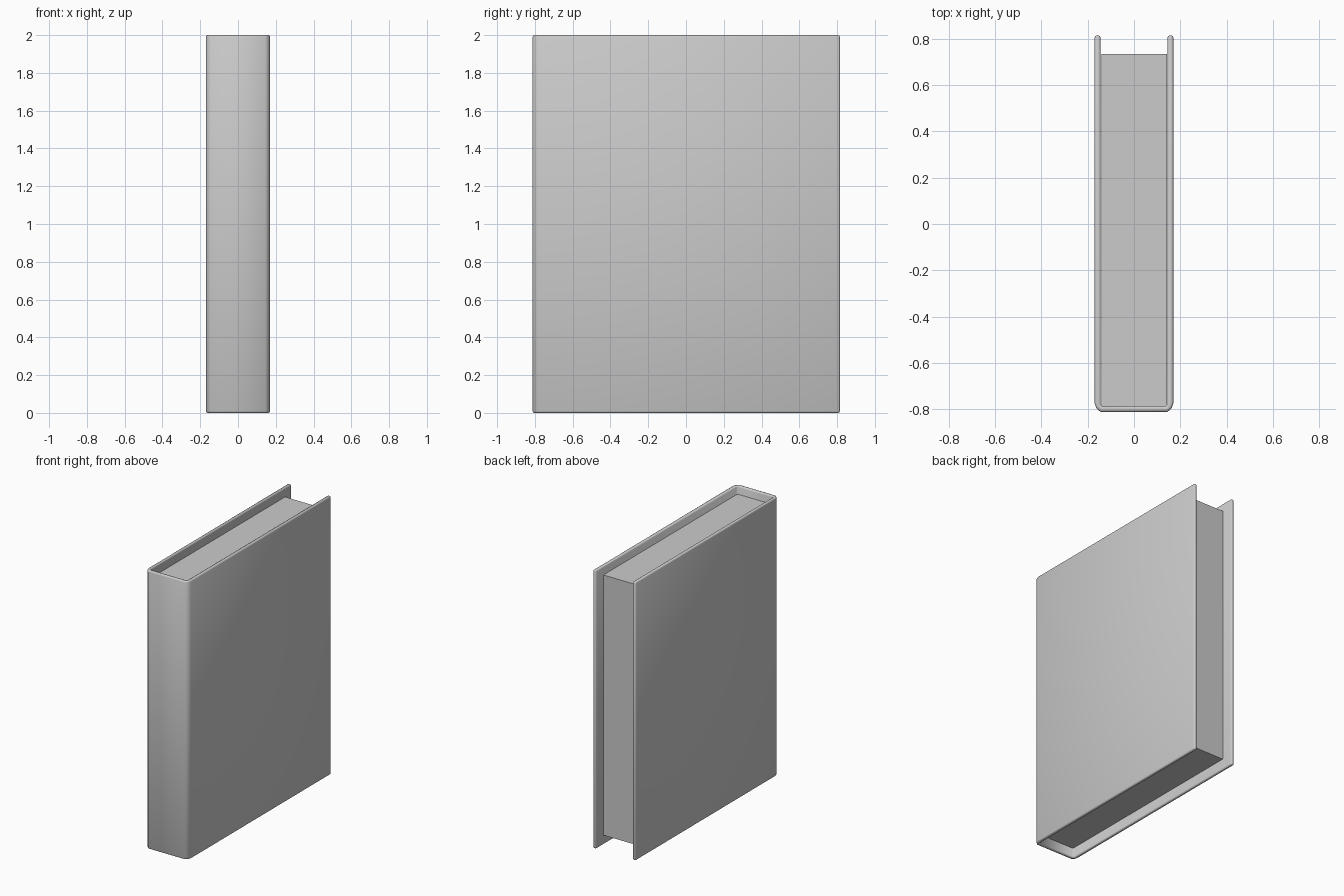
import bpy
import bmesh

cube = bpy.data.objects.get("Cube")
if cube:
    bpy.data.objects.remove(cube, do_unlink=True)

grey = bpy.data.materials.new("plain_grey")
grey.use_nodes = True
grey.diffuse_color = (0.6, 0.6, 0.6, 1)
grey.node_tree.nodes["Principled BSDF"].inputs["Base Color"].default_value = (0.6, 0.6, 0.6, 1)


def extrude_profile(name, outline, bottom, top):
    """Closed solid from an outline in plan, raised from bottom to top."""
    bm = bmesh.new()
    face = bm.faces.new([bm.verts.new((x, y, bottom)) for x, y in outline])
    raised = bmesh.ops.extrude_face_region(bm, geom=[face])["geom"]
    verts = [v for v in raised if isinstance(v, bmesh.types.BMVert)]
    bmesh.ops.translate(bm, verts=verts, vec=(0, 0, top - bottom))
    bmesh.ops.recalc_face_normals(bm, faces=bm.faces)
    mesh = bpy.data.meshes.new(name)
    bm.to_mesh(mesh)
    bm.free()
    mesh.materials.append(grey)
    obj = bpy.data.objects.new(name, mesh)
    bpy.context.collection.objects.link(obj)
    return obj


def mirrored(points):
    return [(-x, y) for x, y in reversed(points)]


# Cover: two boards and a spine with eased corners, as one U-shaped shell
outer = [(0.17, 0.815), (0.17, -0.775), (0.163, -0.796), (0.145, -0.812)]
inner = [(0.145, 0.815), (0.145, -0.778), (0.137, -0.787)]
cover = extrude_profile("cover", outer + mirrored(outer) + mirrored(inner)[::-1] + inner[::-1], 0, 2)
bevel = cover.modifiers.new("rounded_edges", "BEVEL")
bevel.width = 0.009
bevel.segments = 2
bevel.limit_method = "ANGLE"
bevel.angle_limit = 1.0
cover.data.shade_smooth()

# Page block: set in from the top, bottom and fore edge
extrude_profile("page_block", [(-0.14, -0.789), (0.142, -0.789), (0.142, 0.735), (-0.14, 0.735)], 0.07, 1.94)
